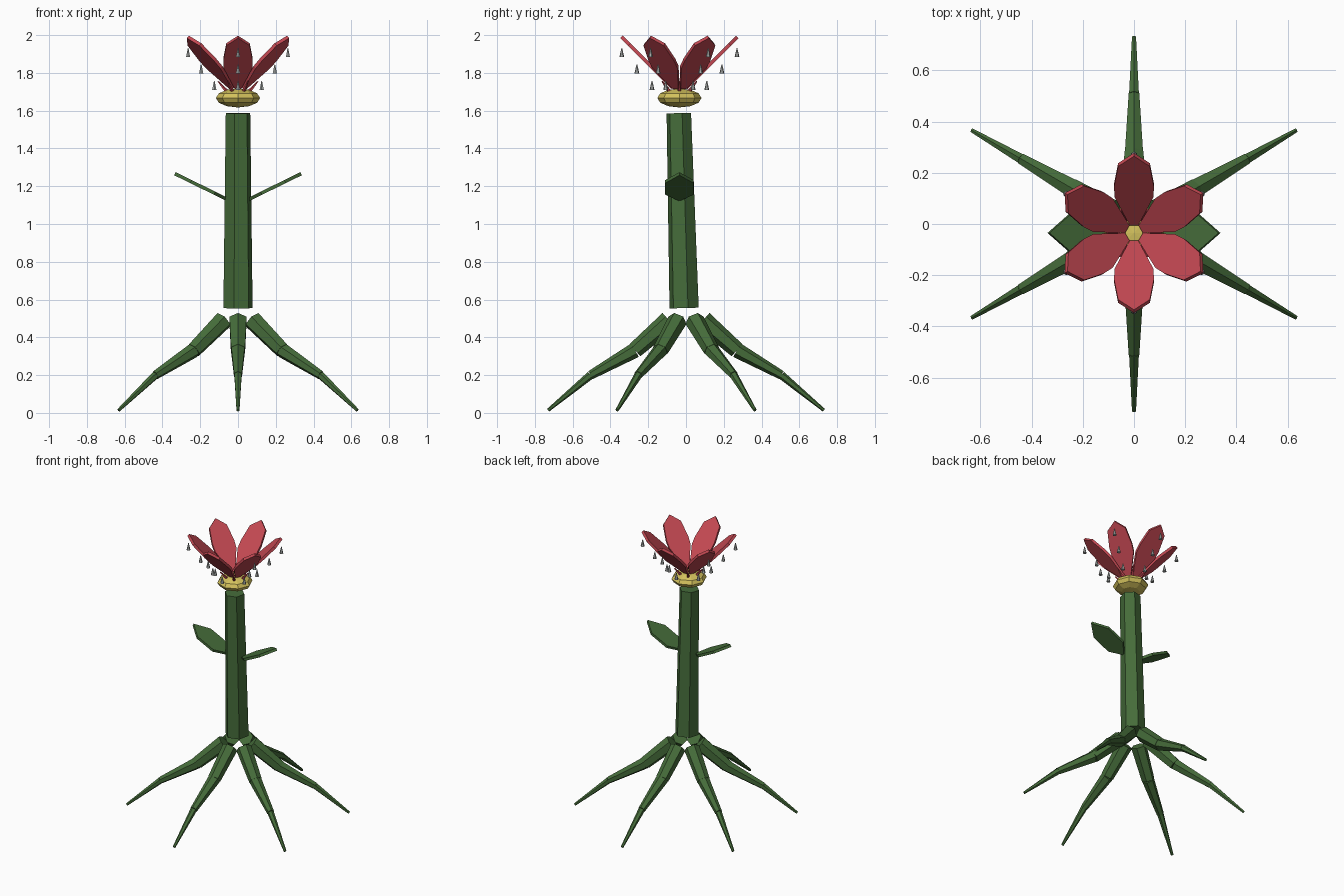
import bpy, bmesh, math
from mathutils import Vector, Matrix

cube = bpy.data.objects.get("Cube")
if cube:
    bpy.data.objects.remove(cube)


def material(name, rgb):
    mat = bpy.data.materials.new(name)
    mat.use_nodes = True
    color = (*rgb, 1)
    mat.diffuse_color = color
    mat.node_tree.nodes["Principled BSDF"].inputs["Base Color"].default_value = color
    return mat


GREEN = material("leaf_green", (0.06, 0.15, 0.042))
RED = material("petal_red", (0.55, 0.065, 0.085))
YELLOW = material("pollen_yellow", (0.66, 0.54, 0.11))
GREY = material("drop_grey", (0.4, 0.42, 0.41))


def finish(bm, name, mat):
    bmesh.ops.recalc_face_normals(bm, faces=bm.faces[:])
    mesh = bpy.data.meshes.new(name)
    bm.to_mesh(mesh)
    bm.free()
    mesh.materials.append(mat)
    obj = bpy.data.objects.new(name, mesh)
    bpy.context.collection.objects.link(obj)
    return obj


def add_cone(bm, start, end, r1, r2, sides=6, turn=0.0):
    """Tapered prism running from start to end."""
    start, end = Vector(start), Vector(end)
    axis = end - start
    matrix = (Matrix.Translation((start + end) / 2)
              @ axis.to_track_quat('Z', 'Y').to_matrix().to_4x4()
              @ Matrix.Rotation(turn, 4, 'Z'))
    bmesh.ops.create_cone(bm, cap_ends=True, segments=sides, radius1=r1,
                          radius2=r2, depth=axis.length, matrix=matrix)


def plate(name, mat, half, origin, along, across, thickness):
    """Symmetric flat blade from (length, half width) points."""
    outline = half + [(u, -w) for u, w in reversed(half) if w > 0]
    normal = along.cross(across).normalized()
    bm = bmesh.new()
    face = bm.faces.new([bm.verts.new(origin + along * u + across * w)
                         for u, w in outline])
    extruded = bmesh.ops.extrude_face_region(bm, geom=[face], use_keep_orig=True)
    moved = [g for g in extruded["geom"] if isinstance(g, bmesh.types.BMVert)]
    bmesh.ops.translate(bm, verts=moved, vec=normal * -thickness)
    return finish(bm, name, mat)


def polar(angle, radius, z, centre_y=0.0):
    return Vector((radius * math.cos(angle), centre_y + radius * math.sin(angle), z))


FLOWER_Y = -0.035
ANGLES = [math.radians(30 + 60 * i) for i in range(6)]

# Leaning stem
bm = bmesh.new()
add_cone(bm, (0, -0.01, 0.555), (0, -0.038, 1.587), 0.08, 0.067,
         turn=math.radians(-15))
finish(bm, "stem", GREEN)

# Three-jointed roots
path = [(0.09, 0.49), (0.27, 0.332), (0.505, 0.2), (0.73, 0.014)]
radii = [(0.052, 0.043), (0.041, 0.024), (0.022, 0.009)]
for i, a in enumerate(ANGLES):
    bm = bmesh.new()
    for (p, q, (r1, r2)) in zip(path, path[1:], radii):
        add_cone(bm, polar(a, *p), polar(a, *q), r1, r2)
    finish(bm, f"root_{i + 1}", GREEN)

# Pair of stem leaves
leaf_shape = [(0, 0), (0.07, 0.075), (0.195, 0.075), (0.28, 0)]
for side, sign in (("left", 1), ("right", -1)):
    plate(f"leaf_{side}", GREEN, leaf_shape, Vector((sign * 0.05, FLOWER_Y, 1.137)),
          Vector((sign, 0, 0.49)), Vector((0, sign, 0)), 0.018)

# Squashed faceted flower heart
bm = bmesh.new()
bmesh.ops.create_uvsphere(bm, u_segments=8, v_segments=6, radius=1,
                          matrix=Matrix.Translation((0, FLOWER_Y, 1.667))
                          @ Matrix.Diagonal((0.117, 0.117, 0.05, 1)))
finish(bm, "flower_heart", YELLOW)

# Petals, small red spikes between them, hanging drops below
petal_shape = [(0.03, 0.017), (0.14, 0.076), (0.18, 0.078), (0.26, 0.062), (0.3, 0)]
for i, a in enumerate(ANGLES):
    out = polar(a, 1, 0)
    plate(f"petal_{i + 1}", RED, petal_shape, Vector((0, FLOWER_Y, 1.697)),
          out + Vector((0, 0, 1)), Vector((-out.y, out.x, 0)), 0.018)

    bm = bmesh.new()
    between = a + math.radians(30)
    add_cone(bm, polar(between, 0.05, 1.69, FLOWER_Y),
             polar(between, 0.105, 1.755, FLOWER_Y), 0.012, 0.004, 5)
    finish(bm, f"spike_{i + 1}", RED)

    bm = bmesh.new()
    for r, z in ((0.305, 1.883), (0.225, 1.797), (0.145, 1.71)):
        add_cone(bm, polar(a, r, z, FLOWER_Y), polar(a, r, z + 0.048, FLOWER_Y),
                 0.013, 0.002)
    finish(bm, f"drops_{i + 1}", GREY)
